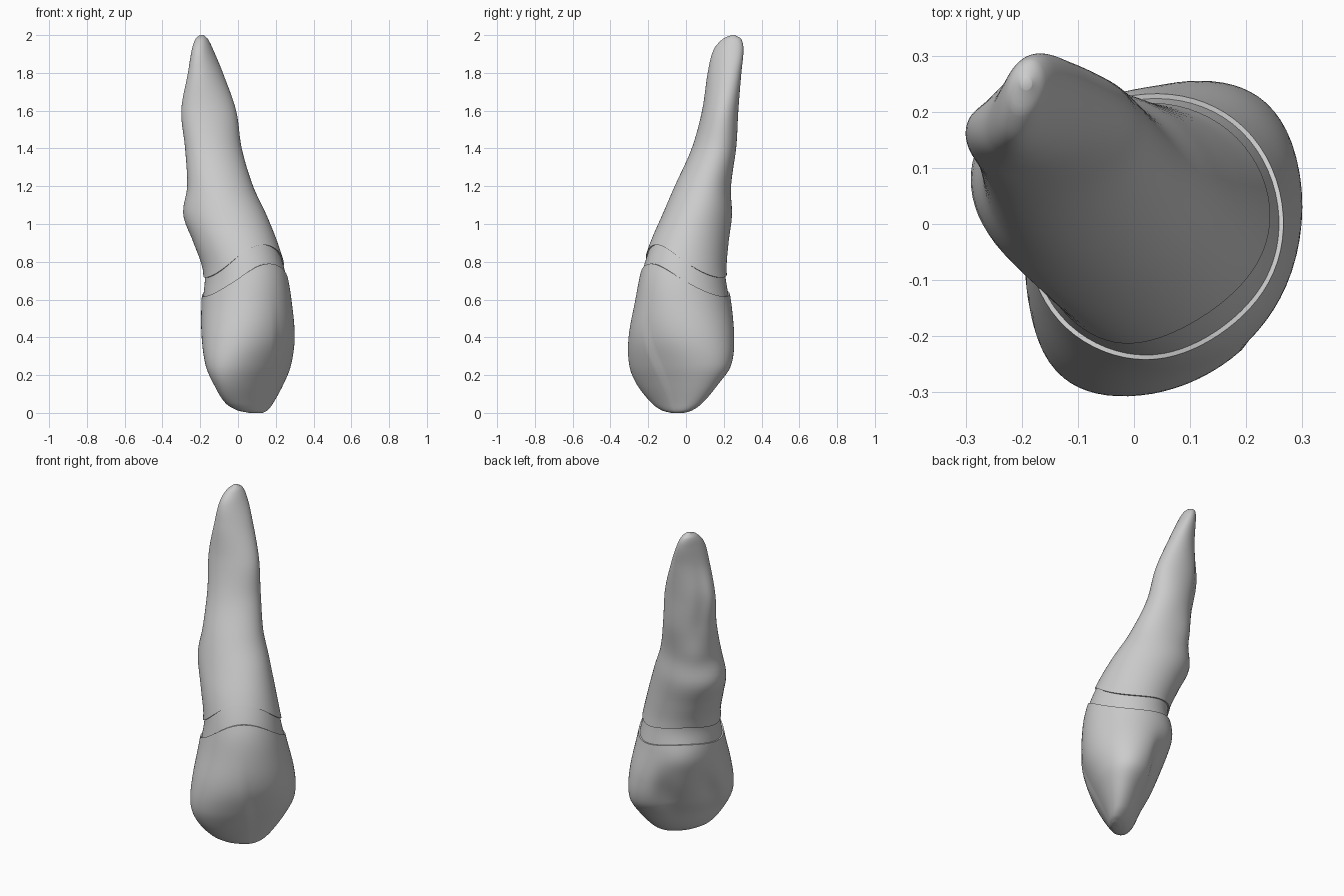
import bpy, bmesh, math

if "Cube" in bpy.data.objects:
    bpy.data.objects.remove(bpy.data.objects["Cube"])

# Section table: height, x min, x max, y min, y max, skew of the oval
SECTIONS = [
    (0.000, 0.06, 0.13, -0.08, -0.01, 0.60),
    (0.012, 0.0, 0.155, -0.125, 0.03, 0.65),
    (0.05, -0.065, 0.185, -0.18, 0.085, 0.65),
    (0.15, -0.13, 0.24, -0.26, 0.17, 0.58),
    (0.25, -0.175, 0.28, -0.300, 0.240, 0.43),
    (0.40, -0.195, 0.30, -0.304, 0.258, 0.20),
    (0.60, -0.192, 0.283, -0.268, 0.235, 0.0),
    (0.75, -0.185, 0.256, -0.238, 0.215, -0.07),
    (0.90, -0.235, 0.21, -0.190, 0.225, -0.10),
    (1.05, -0.290, 0.15, -0.125, 0.243, -0.10),
    (1.20, -0.268, 0.08, -0.06, 0.232, 0.05),
    (1.40, -0.28, 0.02, 0.03, 0.265, 0.14),
    (1.60, -0.30, -0.01, 0.085, 0.277, 0.18),
    (1.80, -0.265, -0.08, 0.115, 0.293, 0.35),
    (1.92, -0.245, -0.13, 0.145, 0.304, 0.35),
    (1.98, -0.225, -0.16, 0.195, 0.292, 0.2),
    (2.000, -0.202, -0.182, 0.24, 0.26, 0.0),
]
SEG = 72
FACE = math.radians(-50)                      # direction the outer face looks
FX, FY = math.cos(FACE), math.sin(FACE)


def section(z):
    """Smoothly interpolate the table at height z."""
    n = len(SECTIONS)
    i = 0
    while i < n - 2 and z > SECTIONS[i + 1][0]:
        i += 1
    a, b = SECTIONS[i], SECTIONS[i + 1]
    p, q = SECTIONS[max(i - 1, 0)], SECTIONS[min(i + 2, n - 1)]
    h = b[0] - a[0]
    t = min(max((z - a[0]) / h, 0), 1)
    out = []
    for k in range(1, 6):
        ma = (b[k] - p[k]) / (b[0] - p[0]) * h
        mb = (q[k] - a[k]) / (q[0] - a[0]) * h
        out.append((2*t**3 - 3*t*t + 1) * a[k] + (t**3 - 2*t*t + t) * ma
                   + (3*t*t - 2*t**3) * b[k] + (t**3 - t*t) * mb)
    return out


def gauss(v, centre, width):
    return math.exp(-((v - centre) / width) ** 2)


def surface(z, t, scale=1.0):
    x0, x1, y0, y1, r = section(z)
    c, s = math.cos(t), math.sin(t)
    x = (x0 + x1) / 2 + scale * (x1 - x0) / 2 * c
    y = (y0 + y1) / 2 + scale * (y1 - y0) / 2 * (r * c + math.sqrt(1 - r * r) * s)
    # inner face of the crown: flattened, two hollows beside a central ridge
    phi = math.degrees((t - FACE) % (2 * math.pi))
    d = 0.022 * gauss(phi, 180, 45) * gauss(z, 0.28, 0.17)
    for side in (-1, 1):
        d += 0.022 * gauss(phi, 180 + side * 25, 13) * gauss(z, 0.32, 0.13)
    # bulge at the base of the inner face
    d -= 0.018 * gauss(phi, 180, 32) * gauss(z, 0.56, 0.09)
    # fill on the inner side of the root, then a shallow groove above it
    d -= 0.022 * gauss(phi, 175, 35) * gauss(z, 1.23, 0.11)
    d += 0.012 * gauss(phi, 190, 18) * gauss(z, 1.55, 0.18)
    # slight corners on the outer face
    d -= 0.008 * gauss(phi, 0, 25) * gauss(z, 0.3, 0.2)
    return (x + d * FX, y + d * FY, z)


def seam(t):
    """Scalloped gum line: high on the outer face, low on the sides."""
    phi = t - FACE
    return 0.775 + 0.07 * math.cos(phi) + 0.045 * math.cos(2 * phi)


def loft(name, low, high, rows, ease, scale=1.0, cap=None, lip=None):
    bm = bmesh.new()
    angles = [2 * math.pi * j / SEG for j in range(SEG)]
    rings = []
    for i in range(rows + 1):
        s = ease(i / rows)
        rings.append([bm.verts.new(surface(low(t) + s * (high(t) - low(t)), t, scale))
                      for t in angles])
    # inward lip where the part meets the seam
    if lip == 'top':
        rings.append([bm.verts.new(surface(high(t), t, 0.9)) for t in angles])
    if lip == 'bottom':
        rings.insert(0, [bm.verts.new(surface(low(t), t, 0.9)) for t in angles])
    for a, b in zip(rings, rings[1:]):
        for j in range(SEG):
            k = (j + 1) % SEG
            bm.faces.new((a[j], a[k], b[k], b[j]))
    if cap == 'bottom':
        bm.faces.new(rings[0][::-1])
    if cap == 'top':
        bm.faces.new(rings[-1])
    bmesh.ops.recalc_face_normals(bm, faces=bm.faces)
    me = bpy.data.meshes.new(name)
    bm.to_mesh(me)
    bm.free()
    ob = bpy.data.objects.new(name, me)
    bpy.context.collection.objects.link(ob)
    bpy.ops.object.select_all(action='DESELECT')
    ob.select_set(True)
    bpy.context.view_layer.objects.active = ob
    bpy.ops.object.shade_smooth_by_angle(angle=math.radians(45))
    return ob


# Crown, from the biting edge up to the lower seam
loft("crown", lambda t: 0.0, lambda t: seam(t) - 0.1, 44,
     lambda s: s ** 1.7, cap='bottom', lip='top')
# Neck band, slightly inset between crown and root
loft("neck_band", lambda t: seam(t) - 0.11, lambda t: seam(t) + 0.01, 8,
     lambda s: s, scale=0.965)
# Root, from the upper seam to the rounded tip
loft("root", seam, lambda t: 2.0, 60,
     lambda s: 1 - (1 - s) ** 1.7, cap='top', lip='bottom')
